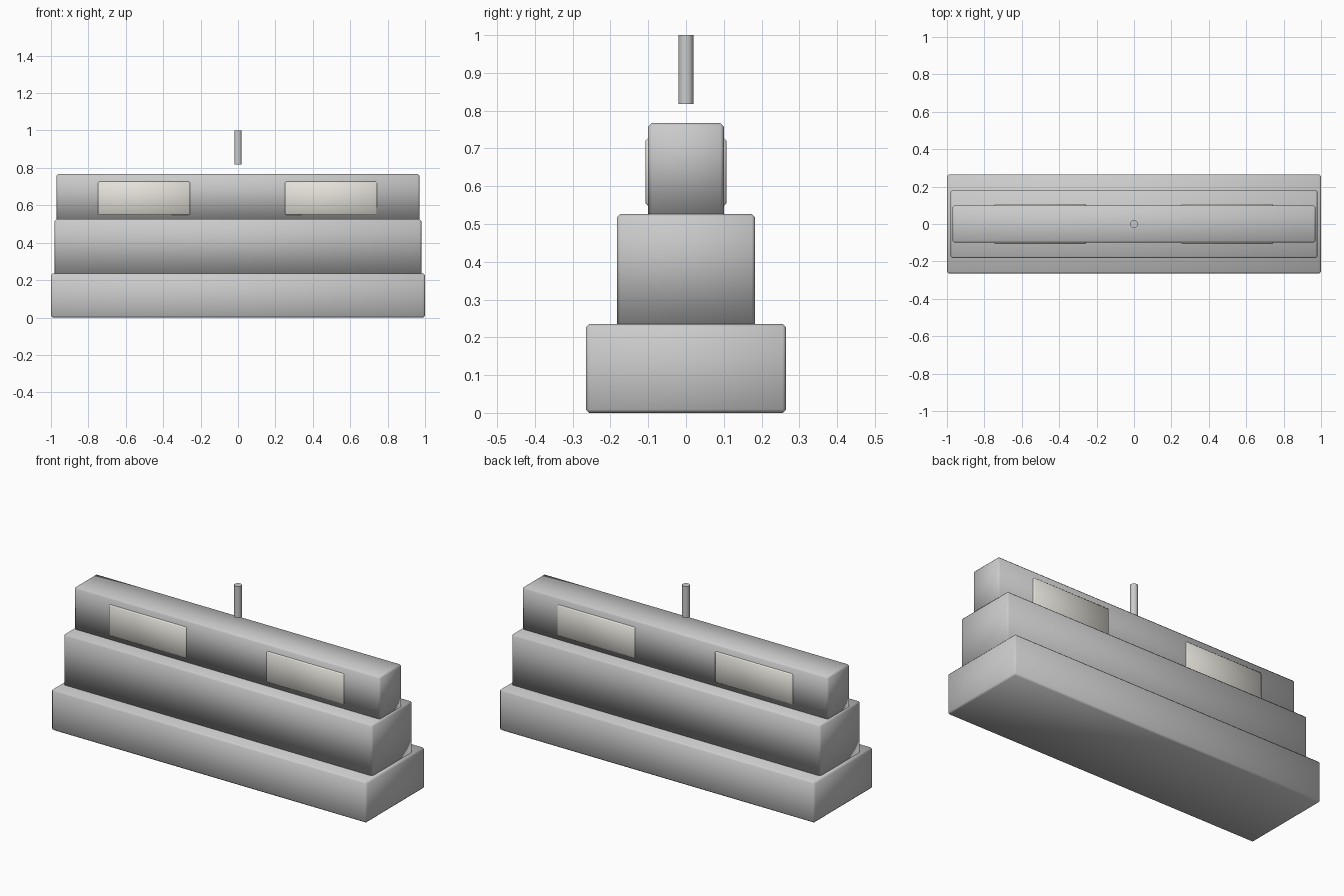
import bpy, bmesh, math
from mathutils import Matrix

if "Cube" in bpy.data.objects:
    bpy.data.objects.remove(bpy.data.objects["Cube"])


def finish(name, bm, material=None):
    mesh = bpy.data.meshes.new(name)
    bmesh.ops.recalc_face_normals(bm, faces=bm.faces)
    for f in bm.faces:
        f.smooth = True
    bm.to_mesh(mesh)
    bm.free()
    obj = bpy.data.objects.new(name, mesh)
    bpy.context.collection.objects.link(obj)
    if material:
        mesh.materials.append(material)
    return obj


def chamfered_box(name, x0, x1, y0, y1, z0, z1, bevel, bevel_bottom=True, material=None):
    bm = bmesh.new()
    m = Matrix.Translation(((x0 + x1) / 2, (y0 + y1) / 2, (z0 + z1) / 2))
    bmesh.ops.create_cube(bm, size=1, matrix=m @ Matrix.Diagonal((x1 - x0, y1 - y0, z1 - z0, 1)))
    edges = [e for e in bm.edges
             if bevel_bottom or max(v.co.z for v in e.verts) > z0 + 1e-4]
    bmesh.ops.bevel(bm, geom=edges, offset=bevel, segments=1, affect='EDGES')
    return finish(name, bm, material)


# Stepped concrete tiers: half length, half depth, bottom, top
chamfered_box("base_block", -1, 1, -0.265, 0.265, 0, 0.235, 0.009)
chamfered_box("middle_block", -0.98, 0.98, -0.183, 0.183, 0.235, 0.526, 0.009, False)
chamfered_box("top_block", -0.97, 0.97, -0.1, 0.1, 0.526, 0.767, 0.009, False)

# Raised plates, two on each long face
plate_mat = bpy.data.materials.new("plate")
plate_mat.diffuse_color = (0.78, 0.76, 0.7, 1)
plate_mat.use_nodes = True
plate_mat.node_tree.nodes["Principled BSDF"].inputs["Base Color"].default_value = plate_mat.diffuse_color
for side, sy in (("front", -1), ("back", 1)):
    for end, cx in (("left", -0.502), ("right", 0.498)):
        y0, y1 = sorted((sy * 0.092, sy * 0.107))
        chamfered_box(f"plate_{side}_{end}", cx - 0.246, cx + 0.246, y0, y1,
                      0.549, 0.727, 0.006, True, plate_mat)

# Lifting pin above the top
bm = bmesh.new()
bmesh.ops.create_cone(bm, cap_ends=True, segments=8, radius1=0.0215, radius2=0.0215, depth=0.182,
                      matrix=Matrix.Translation((0, 0, 0.909)) @ Matrix.Rotation(math.pi / 8, 4, 'Z'))
pin = finish("lifting_pin", bm)
bpy.ops.object.select_all(action='DESELECT')
pin.select_set(True)
bpy.context.view_layer.objects.active = pin
bpy.ops.object.shade_smooth_by_angle(angle=math.radians(50))
